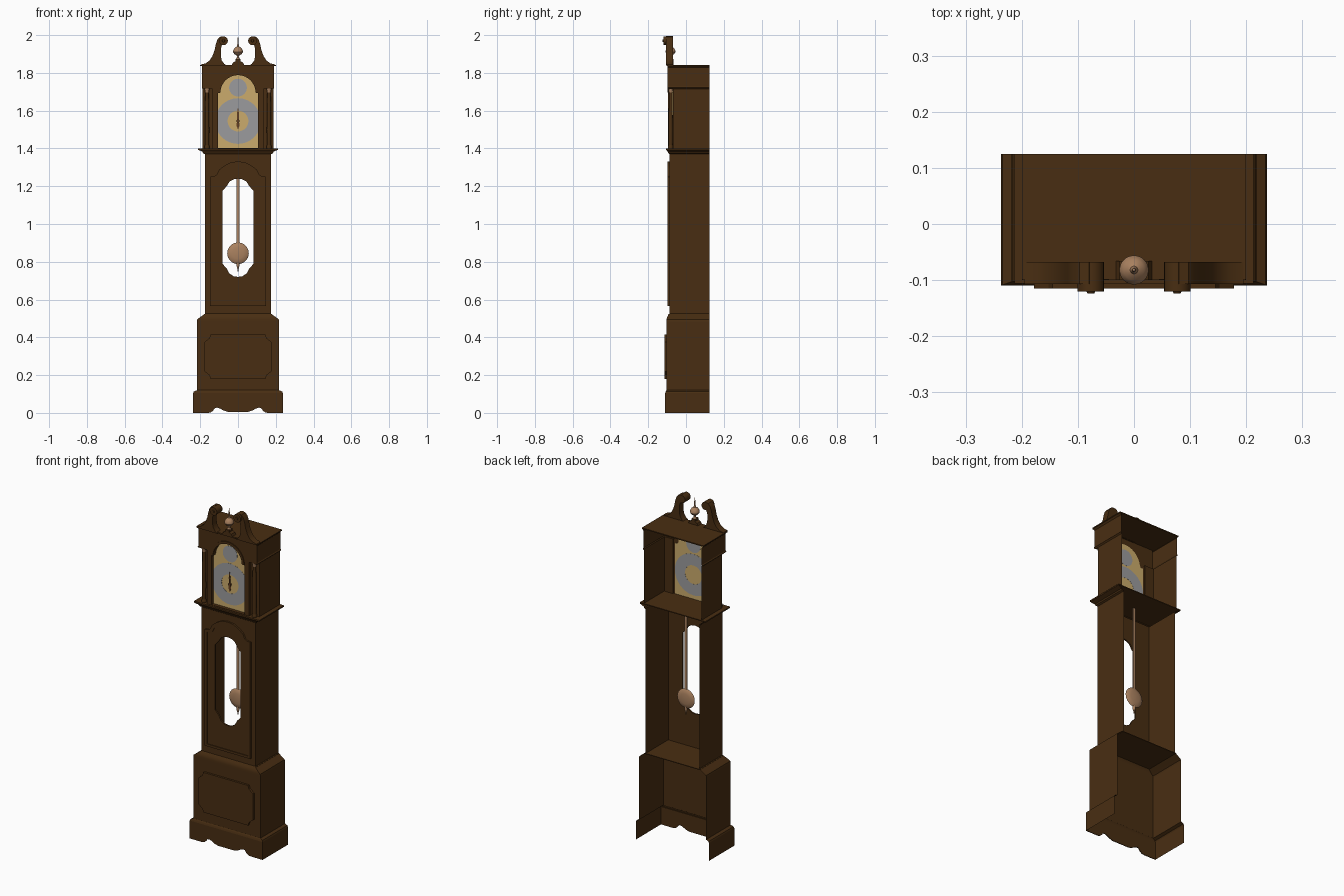
import bpy, bmesh, math
from mathutils import Matrix, Vector

if "Cube" in bpy.data.objects:
    bpy.data.objects.remove(bpy.data.objects["Cube"])

BACK = 0.125


def material(name, rgb):
    m = bpy.data.materials.new(name)
    m.diffuse_color = (*rgb, 1)
    m.use_nodes = True
    m.node_tree.nodes["Principled BSDF"].inputs["Base Color"].default_value = m.diffuse_color
    return m


WOOD = material("dark_wood", (0.066, 0.027, 0.006))
GOLD = material("dial_gold", (0.60, 0.41, 0.15))
GREY = material("dial_grey", (0.33, 0.33, 0.34))
COPPER = material("copper", (0.40, 0.22, 0.115))
HAND = material("hand_brown", (0.13, 0.05, 0.015))


def finish(name, bm, mat, recalc=True):
    if recalc:
        bmesh.ops.recalc_face_normals(bm, faces=bm.faces)
    me = bpy.data.meshes.new(name)
    bm.to_mesh(me)
    bm.free()
    me.materials.append(mat)
    ob = bpy.data.objects.new(name, me)
    bpy.context.collection.objects.link(ob)
    return ob


def box(name, x0, x1, y0, y1, z0, z1, mat=WOOD):
    bm = bmesh.new()
    bmesh.ops.create_cube(bm, size=1)
    for v in bm.verts:
        v.co = ((x0 + x1) / 2 + v.co.x * (x1 - x0), (y0 + y1) / 2 + v.co.y * (y1 - y0),
                (z0 + z1) / 2 + v.co.z * (z1 - z0))
    return finish(name, bm, mat)


def plate(name, loops, y0, y1, mat=WOOD):
    """Flat board in the xz plane; loops after the first are holes."""
    cu = bpy.data.curves.new(name, 'CURVE')
    cu.dimensions = '2D'
    cu.fill_mode = 'BOTH'
    cu.extrude = (y1 - y0) / 2
    for pts in loops:
        sp = cu.splines.new('POLY')
        sp.points.add(len(pts) - 1)
        for p, (x, z) in zip(sp.points, pts):
            p.co = (x, z, 0, 1)
        sp.use_cyclic_u = True
    tmp = bpy.data.objects.new("tmp", cu)
    bpy.context.collection.objects.link(tmp)
    dg = bpy.context.evaluated_depsgraph_get()
    me = bpy.data.meshes.new_from_object(tmp.evaluated_get(dg))
    bm = bmesh.new()
    bm.from_mesh(me)
    bpy.data.objects.remove(tmp)
    bpy.data.meshes.remove(me)
    bpy.data.curves.remove(cu)
    bmesh.ops.remove_doubles(bm, verts=bm.verts, dist=1e-5)
    for v in bm.verts:
        v.co = (v.co.x, (y0 + y1) / 2 - v.co.z, v.co.y)
    for f in bm.faces:
        f.material_index = 0
    return finish(name, bm, mat)


def shell(name, levels, front=True):
    """Open-backed case: levels are (z, half width, front y)."""
    bm = bmesh.new()
    rows = [[bm.verts.new(p) for p in ((-w, BACK, z), (-w, f, z), (w, f, z), (w, BACK, z))]
            for z, w, f in levels]
    for a, b in zip(rows, rows[1:]):
        for i in ((0, 1, 2) if front else (0, 2)):
            bm.faces.new((a[i], a[i + 1], b[i + 1], b[i]))
    return finish(name, bm, WOOD, recalc=False)


def lathe(name, prof, loc, mat=WOOD, seg=24, axis='Z'):
    """Turned part: prof is (radius, height)."""
    bm = bmesh.new()
    vs = [bm.verts.new((r, 0, h)) for r, h in prof]
    es = [bm.edges.new(p) for p in zip(vs, vs[1:])]
    bmesh.ops.spin(bm, geom=vs + es, cent=(0, 0, 0), axis=(0, 0, 1), angle=math.tau,
                   steps=seg, use_duplicate=False)
    bmesh.ops.remove_doubles(bm, verts=bm.verts, dist=1e-5)
    if axis == 'Y':
        bm.transform(Matrix.Rotation(math.pi / 2, 4, 'X'))
    bm.transform(Matrix.Translation(Vector(loc)))
    return finish(name, bm, mat)


def sym(half):
    """Mirror a right-hand outline running from bottom to top."""
    return half + [(-x, z) for x, z in reversed(half) if abs(x) > 1e-6]


def arc(cx, cz, r, a0, a1, n):
    return [(cx + r * math.cos(math.radians(a0 + (a1 - a0) * i / n)),
             cz + r * math.sin(math.radians(a0 + (a1 - a0) * i / n))) for i in range(n + 1)]


def disc(r, cz, n=32):
    return arc(0, cz, r, 0, 360 * (n - 1) / n, n - 1)


# plinth with scalloped apron
shell("plinth_sides", [(0, 0.237, -0.11), (0.105, 0.237, -0.11)], front=False)
plate("plinth_apron", [sym([(0, 0.006), (0.055, 0.006), (0.075, 0.012), (0.095, 0.023), (0.11, 0.028),
                            (0.122, 0.026), (0.132, 0.012), (0.145, 0.002), (0.16, 0),
                            (0.237, 0), (0.237, 0.105)])], -0.11, -0.106)
shell("plinth_moulding", [(0.105, 0.237, -0.11), (0.113, 0.234, -0.108), (0.12, 0.218, -0.103)])

# base case, raised panel and cove up to the waist
shell("base_case", [(0.12, 0.218, -0.103), (0.485, 0.218, -0.103)])
shell("base_cove", [(0.485, 0.218, -0.103), (0.495, 0.216, -0.103), (0.505, 0.203, -0.101),
                    (0.514, 0.19, -0.096), (0.52, 0.182, -0.094), (0.525, 0.175, -0.088)])
plate("base_panel", [sym([(0.145, 0.18), (0.152, 0.2), (0.178, 0.22),
                          (0.178, 0.375), (0.152, 0.395), (0.145, 0.415)])], -0.115, -0.103)
box("waist_floor", -0.18, 0.18, -0.09, BACK, 0.518, 0.522)

# waist with see-through door
window = sym([(0, 0.72), (0.022, 0.723), (0.045, 0.737), (0.06, 0.765), (0.083, 0.79), (0.083, 1.175),
              (0.06, 1.2), (0.045, 1.225), (0.022, 1.237), (0, 1.24)])
shell("waist_sides", [(0.522, 0.175, -0.088), (1.375, 0.175, -0.088)], front=False)
plate("waist_front", [sym([(0.175, 0.522), (0.175, 1.375)]), window], -0.088, -0.085)


def door_outline(d):
    return sym([(0.148 - d, 0.565 + d), (0.148 - d, 1.25 - d), (0.125 - d, 1.253 - d),
                (0.112 - d, 1.262 - d), (0.1 - d, 1.287 - d), (0.075 - d, 1.307 - d),
                (0.04 - d / 2, 1.326 - d), (0, 1.332 - d)])


plate("waist_door", [door_outline(0.01), window], -0.094, -0.088)
plate("door_moulding", [door_outline(0), door_outline(0.014)], -0.098, -0.088)

# pendulum
box("pendulum_rod", -0.008, 0.008, -0.004, 0.004, 0.88, 1.385, COPPER)
lathe("pendulum_bob", [(0, -0.012), (0.03, -0.01), (0.05, -0.006), (0.057, 0), (0.05, 0.006),
                       (0.03, 0.01), (0, 0.012)], (0, 0, 0.845), COPPER, 32, 'Y')
lathe("pendulum_tip", [(0, -0.05), (0.003, -0.03), (0.008, -0.01), (0.007, 0.01), (0, 0.01)],
      (0, 0, 0.79), COPPER, 12)

# hood seat moulding and floor
shell("hood_seat_moulding", [(1.37, 0.175, -0.088), (1.375, 0.185, -0.094), (1.383, 0.188, -0.097),
                             (1.388, 0.2, -0.102), (1.393, 0.212, -0.106), (1.4, 0.213, -0.106)])
box("hood_floor", -0.213, 0.213, -0.106, BACK, 1.396, 1.401)

# hood sides, arched front and roof
shell("hood_sides", [(1.4, 0.187, -0.065), (1.72, 0.187, -0.065)], front=False)
shell("hood_upper_sides", [(1.715, 0.187, -0.094), (1.722, 0.194, -0.099), (1.728, 0.19, -0.097),
                           (1.828, 0.19, -0.097), (1.84, 0.2, -0.1)], front=False)
opening = sym([(0.107, 1.403), (0.107, 1.692), (0.095, 1.695)] + arc(0, 1.695, 0.093, 5, 90, 10))
plate("hood_front", [sym([(0.137, 1.4), (0.137, 1.718), (0.19, 1.718), (0.19, 1.84)]), opening],
      -0.094, -0.074)
plate("arch_moulding", [arc(0, 1.695, 0.108, 0, 180, 20) + arc(0, 1.695, 0.094, 180, 0, 20)],
      -0.099, -0.094)
box("roof", -0.2, 0.2, -0.099, BACK, 1.837, 1.843)

for s, side in ((-1, "left"), (1, "right")):
    xs = sorted((s * 0.13, s * 0.187))
    box(side + "_column_niche", *xs, -0.069, -0.065, 1.4, 1.72)
    box(side + "_niche_ceiling", *xs, -0.094, -0.065, 1.718, 1.722)
    # columns with metal capitals and feet
    c = (s * 0.164, -0.081, 0)
    lathe(side + "_column", [(0.011, 1.415), (0.012, 1.5), (0.009, 1.7)], c, WOOD, 16)
    lathe(side + "_capital", [(0, 1.697), (0.01, 1.697), (0.011, 1.705), (0.014, 1.718), (0, 1.718)],
          c, COPPER, 16)
    lathe(side + "_column_foot", [(0.014, 1.401), (0.014, 1.41), (0.011, 1.418), (0, 1.418)],
          c, WOOD, 16)
    # swan neck and scroll
    neck = [(0.195, 1.838), (0.195, 1.845), (0.172, 1.85), (0.15, 1.866), (0.135, 1.89),
            (0.124, 1.92), (0.118, 1.95), (0.11, 1.975), (0.097, 1.99), (0.08, 1.994),
            (0.07, 1.96), (0.086, 1.945), (0.091, 1.925), (0.091, 1.89), (0.086, 1.866),
            (0.073, 1.848), (0.06, 1.838)]
    plate(side + "_swan_neck", [[(s * x, z) for x, z in neck]], -0.107, -0.068)
    lathe(side + "_scroll", [(0, -0.027), (0.0235, -0.027), (0.0235, 0.025), (0.008, 0.025),
                             (0.006, 0.029), (0, 0.029)], (s * 0.077, -0.095, 1.97), WOOD, 20, 'Y')

# finial on its pedestal
plate("finial_pedestal", [sym([(0.065, 1.836), (0.032, 1.843), (0.026, 1.855), (0.012, 1.862),
                               (0.012, 1.874)])], -0.1, -0.066)
lathe("finial", [(0, 1.87), (0.012, 1.872), (0.006, 1.882), (0.007, 1.893), (0.018, 1.898),
                 (0.026, 1.91), (0.026, 1.918), (0.018, 1.932), (0.007, 1.939), (0.004, 1.95),
                 (0.003, 1.975), (0, 1.998)], (0, -0.082, 0), COPPER)

# dial: layered plates visible from both sides
plate("dial_plate", [sym([(0.122, 1.402), (0.122, 1.7), (0.105, 1.7)]
                         + arc(0, 1.7, 0.1, 5, 90, 10))], -0.073, -0.07, GOLD)
plate("chapter_ring", [disc(0.121, 1.545), disc(0.055, 1.545)], -0.0738, -0.0692, GREY)
plate("moon_disc", [disc(0.047, 1.722)], -0.0742, -0.0688, GREY)
lathe("hand_hub", [(0.009, -0.003), (0.009, 0.006), (0, 0.006)], (0, -0.075, 1.545), HAND, 12, 'Y')
plate("minute_hand", [[(-0.004, 1.545), (0.004, 1.545), (0.005, 1.585), (0, 1.62), (-0.005, 1.585)]],
      -0.079, -0.077, HAND)
plate("hour_hand", [[(-0.005, 1.55), (-0.008, 1.52), (0, 1.5), (0.008, 1.52), (0.005, 1.55)]],
      -0.077, -0.075, HAND)

# smooth turned and curved parts, keep edges sharp
for ob in bpy.context.collection.objects:
    ob.select_set(True)
    bpy.context.view_layer.objects.active = ob
bpy.ops.object.shade_smooth_by_angle(angle=math.radians(32))
